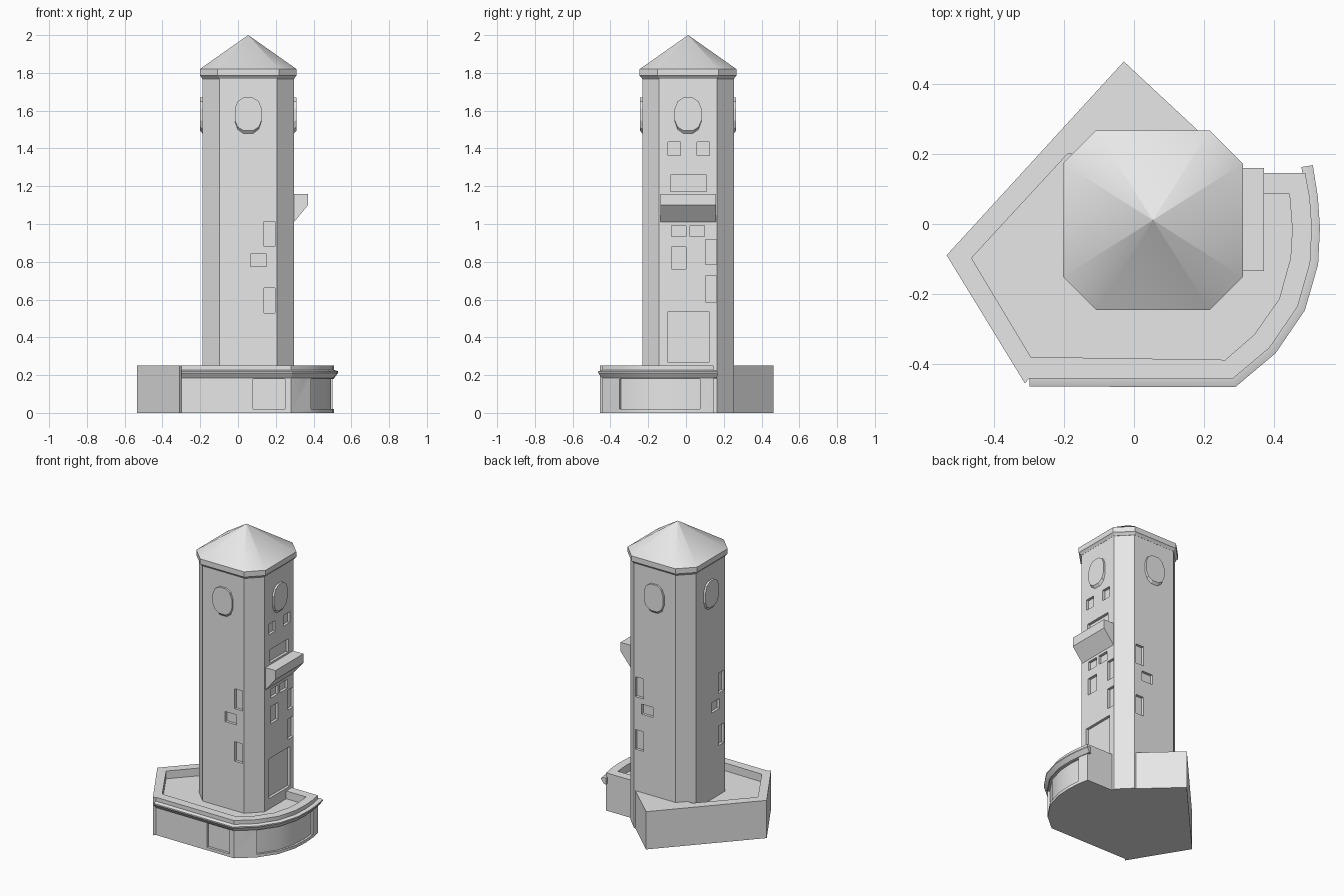
import bpy, bmesh, math
from mathutils import Vector

if "Cube" in bpy.data.objects:
    bpy.data.objects.remove(bpy.data.objects["Cube"])

CX, CY = 0.054, 0.011          # tower axis
HALF, CH = 0.242, 0.153        # tower half width, half width of a flat side

stone = bpy.data.materials.new("light grey stone")
stone.diffuse_color = (0.8, 0.8, 0.8, 1)
stone.use_nodes = True
stone.node_tree.nodes["Principled BSDF"].inputs["Base Color"].default_value = stone.diffuse_color


def finish(bm, name):
    bmesh.ops.remove_doubles(bm, verts=bm.verts[:], dist=1e-5)
    bmesh.ops.recalc_face_normals(bm, faces=bm.faces[:])
    me = bpy.data.meshes.new(name)
    bm.to_mesh(me)
    bm.free()
    me.materials.append(stone)
    ob = bpy.data.objects.new(name, me)
    bpy.context.collection.objects.link(ob)
    return ob


def loft(rings, name, bm=None):
    """Closed solid through matching rings of 3D points."""
    own = bm is None
    bm = bm or bmesh.new()
    vs = [[bm.verts.new(p) for p in r] for r in rings]
    n = len(rings[0])
    for a, b in zip(vs, vs[1:]):
        for i in range(n):
            j = (i + 1) % n
            bm.faces.new((a[i], a[j], b[j], b[i]))
    bm.faces.new(vs[0])
    bm.faces.new(vs[-1])
    return finish(bm, name) if own else None


def prism(outline, z0, z1, name, bm=None):
    return loft([[(x, y, z) for x, y in outline] for z in (z0, z1)], name, bm)


def octagon(h, z):
    c = h * CH / HALF
    pts = [(c, -h), (h, -c), (h, c), (c, h), (-c, h), (-h, c), (-h, -c), (-c, -h)]
    return [(CX + x, CY + y, z) for x, y in pts]


def offset(path, d):
    """Open path moved to its right side by d, with mitred corners."""
    out = []
    pts = [Vector(p) for p in path]
    for i, p in enumerate(pts):
        dirs = []
        if i:
            dirs.append((p - pts[i - 1]).normalized())
        if i < len(pts) - 1:
            dirs.append((pts[i + 1] - p).normalized())
        ns = [Vector((t.y, -t.x)) for t in dirs]
        m = sum(ns, Vector((0, 0))).normalized()
        out.append(tuple(p + m * d / m.dot(ns[0])))
    return out


def cut(ob, cutter):
    mod = ob.modifiers.new("cut", 'BOOLEAN')
    mod.operation, mod.solver, mod.object = 'DIFFERENCE', 'EXACT', cutter
    bpy.context.view_layer.objects.active = ob
    bpy.ops.object.modifier_apply(modifier=mod.name)
    bpy.data.objects.remove(cutter)


def smooth(ob, deg=30):
    bpy.ops.object.select_all(action='DESELECT')
    ob.select_set(True)
    bpy.context.view_layer.objects.active = ob
    bpy.ops.object.shade_smooth_by_angle(angle=math.radians(deg))


# Tower shaft with recessed windows
tower = loft([octagon(HALF, 0), octagon(HALF, 1.79)], "tower_shaft")
windows = bmesh.new()
D = 0.018


def window(side, u0, u1, z0, z1):
    if side in ('front', 'back'):
        w = CY + (HALF if side == 'back' else -HALF)
        o = [(u0, w - D), (u1, w - D), (u1, w + D), (u0, w + D)]
    else:
        w = CX + (HALF if side == 'right' else -HALF)
        o = [(w - D, u0), (w + D, u0), (w + D, u1), (w - D, u1)]
    prism(o, z0, z1, "", windows)


stair = [(0.083, 0.142, 0.88, 1.013), (0.013, 0.096, 0.775, 0.842), (0.083, 0.142, 0.53, 0.66)]
for a, b, z0, z1 in stair:
    window('front', CX + a, CX + b, z0, z1)
    window('back', CX + a, CX + b, z0, z1)
    window('left', CY - b, CY - a, z0, z1)
for r in [(-0.096, -0.03, 1.363, 1.435), (0.058, 0.124, 1.363, 1.435),
          (-0.083, 0.108, 1.172, 1.26),
          (-0.076, 0.001, 0.933, 0.993), (0.022, 0.098, 0.933, 0.993),
          (-0.078, 0.001, 0.763, 0.877),
          (0.104, 0.161, 0.785, 0.917), (0.104, 0.161, 0.588, 0.725),
          (-0.097, 0.124, 0.27, 0.535)]:
    window('right', *r)
cut(tower, finish(windows, "window_cutter"))

# Roof with stepped eave
roof = loft([octagon(0.243, 1.768), octagon(0.249, 1.778), octagon(0.256, 1.785),
             octagon(0.256, 1.82), octagon(0.0005, 2.0)], "roof")
smooth(roof)

# Oval clock faces on all four sides
for k, side in enumerate(("front", "right", "back", "left")):
    rot = k * math.pi / 2
    rings = []
    for dist, low in ((HALF - 0.01, 0.104), (HALF, 0.104), (HALF + 0.013, 0.088)):
        ring = []
        for i in range(12):
            t = math.radians(15 + 30 * i)
            c, s = math.cos(t), math.sin(t)
            u = 0.073 * math.copysign(abs(c) ** 0.8, c)
            v = (0.092 if s > 0 else low) * math.copysign(abs(s) ** 0.8, s)
            ring.append((CX + u * math.cos(rot) + dist * math.sin(rot),
                         CY + u * math.sin(rot) - dist * math.cos(rot), 1.58 + v))
        rings.append(ring)
    loft(rings, side + "_clock_face")

# Balcony with sloped underside
profile = [(0.28, 1.01), (0.296, 1.01), (0.371, 1.10), (0.371, 1.16), (0.28, 1.16)]
loft([[(x, y, z) for x, z in profile] for y in (-0.134, 0.16)], "balcony")

# Base building: straight front, curved right side, angular rear block
curve = [(0.28, -0.442), (0.386, -0.353), (0.466, -0.236), (0.502, -0.111),
         (0.507, -0.01), (0.501, 0.075), (0.488, 0.145)]
wall = [(-0.298, -0.44)] + curve
base = prism([(0.2, 0.25), (-0.029, 0.463), (-0.534, -0.089), (-0.311, -0.454)] + wall
             + [(0.17, 0.145)], 0, 0.252, "base_building")
# sunken terrace behind the parapet
terrace = [(0.1, 0.2), (-0.189, 0.2), (-0.463, -0.097), (-0.294, -0.379), (0.26, -0.387),
           (0.343, -0.315), (0.414, -0.213), (0.446, -0.097), (0.451, -0.015),
           (0.443, 0.086), (0.1, 0.086)]
cut(base, prism(terrace, 0.2, 0.4, "terrace_cutter"))
# recessed shop windows: one on the front, one following the curve
cut(base, prism([(0.08, -0.5), (0.248, -0.5), (0.248, -0.425), (0.08, -0.425)],
                0.02, 0.18, "front_cutter"))
band = curve[1:6]
cut(base, prism(offset(band, 0.03) + offset(band, -0.014)[::-1], 0.02, 0.18, "curve_cutter"))
smooth(base)

# Cornice swept along front and curved wall
path = wall[:-1] + [(0.487, 0.164)]
section = [(-0.01, 0.183), (0.003, 0.185), (0.023, 0.212), (0.023, 0.22), (0.006, 0.226), (-0.01, 0.226)]
lines = [offset(path, d) for d, z in section]
cornice = loft([[(l[i][0], l[i][1], z) for l, (d, z) in zip(lines, section)]
                for i in range(len(path))], "cornice")
smooth(cornice)
